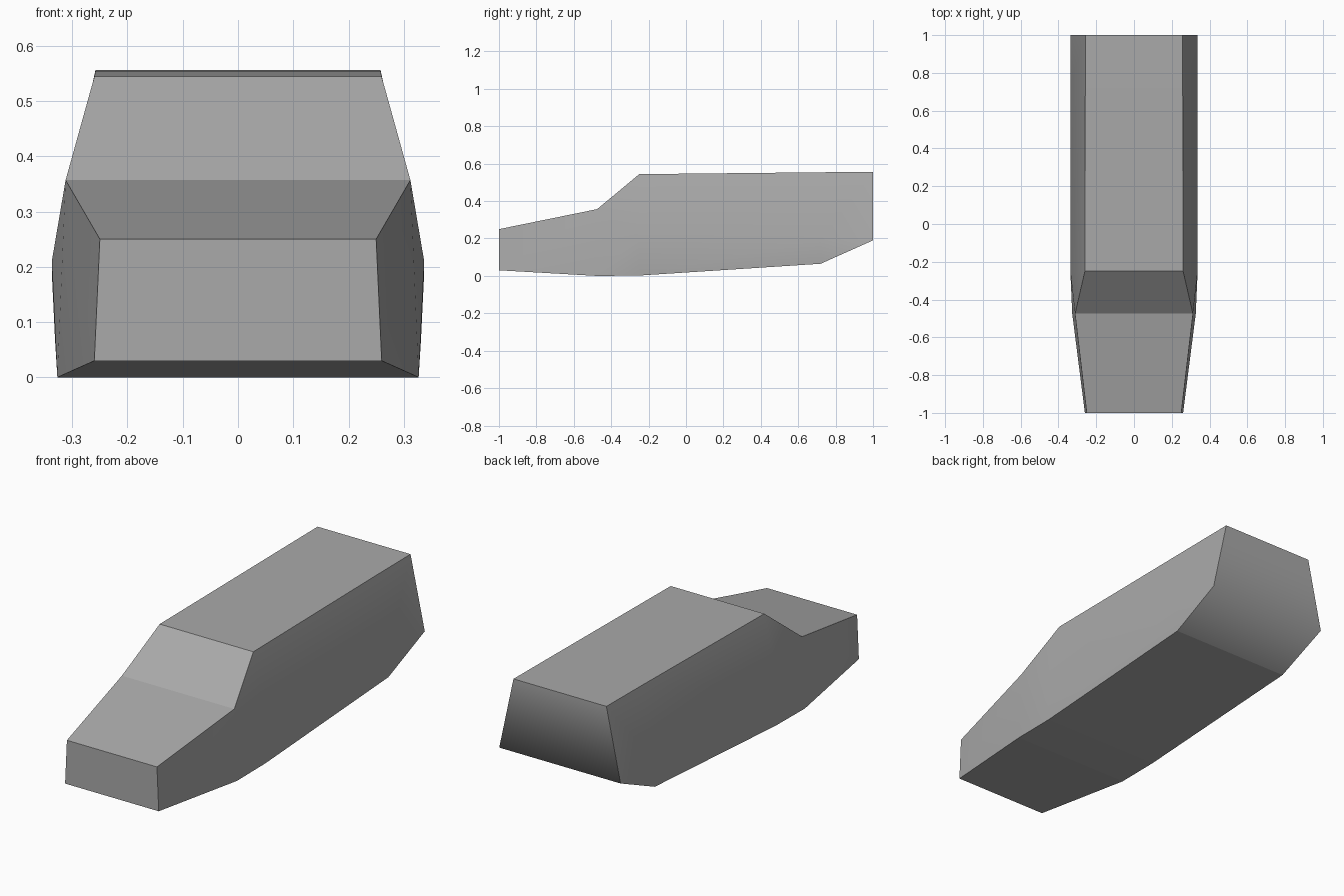
import bpy, bmesh

cube = bpy.data.objects.get("Cube")
if cube:
    bpy.data.objects.remove(cube, do_unlink=True)

# Body paint
paint = bpy.data.materials.new("grey_paint")
paint.use_nodes = True
grey = (0.4, 0.4, 0.4, 1)
paint.diffuse_color = grey
paint.node_tree.nodes["Principled BSDF"].inputs["Base Color"].default_value = grey

# Cross-sections from nose to tail: y, then (half width, z) of sill, belt and roof
sections = [
    (-1.0, (0.26, 0.03), None, (0.25, 0.25)),
    (-0.475, (0.327, 0.0), None, (0.312, 0.357)),
    (-0.25, (0.327, 0.002), (0.337, 0.21), (0.26, 0.544)),
    (0.72, (0.331, 0.065), (0.337, 0.195), (0.258, 0.554)),
    (1.0, (0.337, 0.19), None, (0.258, 0.556)),
]

bm = bmesh.new()
rings = {side: [[bm.verts.new((side * p[0], y, p[1])) if p else None for p in pts]
                for y, *pts in sections] for side in (1, -1)}
left, right = rings[1], rings[-1]
groups = {}


def panel(group, *verts):
    face = bm.faces.new(verts)
    face.smooth = group is not None
    groups[face] = group


# Side panels, split along the belt where a section has one
for name, ring in (("left", left), ("right", right)):
    for a, b in zip(ring, ring[1:]):
        if a[1] and b[1]:
            panel(name, a[0], b[0], b[1], a[1])
            panel(name, a[1], b[1], b[2], a[2])
        elif b[1]:
            panel(name, a[0], b[0], b[1])
            panel(name, a[0], b[1], a[2])
            panel(name, a[2], b[1], b[2])
        elif a[1]:
            panel(name, a[0], b[0], a[1])
            panel(name, a[1], b[0], b[2], a[2])
        else:
            panel(name, a[0], b[0], b[2], a[2])

# Bonnet, windscreen, roof and underside; the rear undercut blends into the tail
for i in range(len(sections) - 1):
    for level in (0, 2):
        group = "tail" if level == 0 and i == len(sections) - 2 else None
        panel(group, left[i][level], left[i + 1][level],
              right[i + 1][level], right[i][level])

# Nose and tail caps
panel(None, left[0][0], left[0][2], right[0][2], right[0][0])
panel("tail", left[-1][0], left[-1][2], right[-1][2], right[-1][0])

bmesh.ops.recalc_face_normals(bm, faces=bm.faces[:])

# Keep edges sharp between different panel groups
for edge in bm.edges:
    kinds = [groups[f] for f in edge.link_faces]
    edge.smooth = len(set(kinds)) == 1 and kinds[0] is not None

mesh = bpy.data.meshes.new("van_body")
bm.to_mesh(mesh)
bm.free()
mesh.materials.append(paint)
body = bpy.data.objects.new("van_body", mesh)
bpy.context.collection.objects.link(body)
